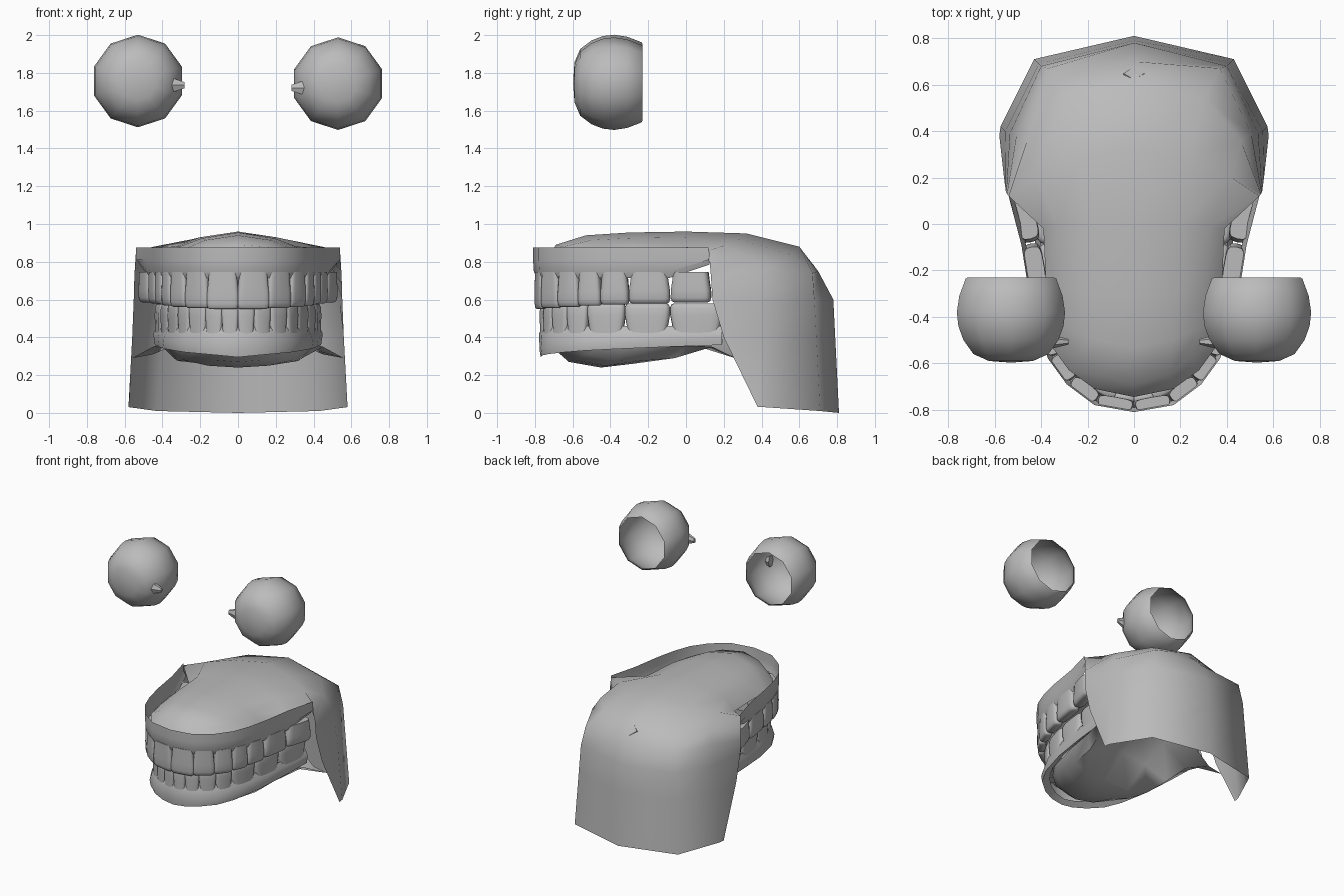
import bpy, bmesh, math
from mathutils import Vector

cube = bpy.data.objects.get("Cube")
if cube:
    bpy.data.objects.remove(cube, do_unlink=True)

GREY = (0.5, 0.5, 0.5, 1)
mat = bpy.data.materials.new("plain grey")
mat.use_nodes = True
mat.diffuse_color = GREY
mat.node_tree.nodes["Principled BSDF"].inputs["Base Color"].default_value = GREY


def finish(bm, name, angle=60):
    bmesh.ops.remove_doubles(bm, verts=bm.verts, dist=0.0005)
    bmesh.ops.recalc_face_normals(bm, faces=bm.faces)
    mesh = bpy.data.meshes.new(name)
    bm.to_mesh(mesh)
    bm.free()
    mesh.materials.append(mat)
    mesh.shade_smooth()
    mesh.set_sharp_from_angle(angle=math.radians(angle))
    obj = bpy.data.objects.new(name, mesh)
    bpy.context.collection.objects.link(obj)
    return obj


def loft(bm, rows, closed=False):
    """Join successive rows of points with quads; return the vertex rows."""
    grid = [[bm.verts.new(p) for p in row] for row in rows]
    n = len(rows[0])
    for a, b in zip(grid, grid[1:]):
        for i in range(n if closed else n - 1):
            j = (i + 1) % n
            bm.faces.new((a[i], a[j], b[j], b[i]))
    return grid


def mirrored(half):
    """Half row starting on the centre line -> full row."""
    return [(-x, y, z) for x, y, z in reversed(half[1:])] + list(half)


# Palate, running back and down into the throat curtain
palate_rows = [
    [(0, -.745, .79), (.17, -.71, .79), (.28, -.63, .79), (.36, -.52, .79)],
    [(0, -.69, .89), (.15, -.65, .88), (.25, -.57, .86), (.36, -.46, .80)],
    [(0, -.53, .94), (.17, -.50, .915), (.28, -.45, .87), (.38, -.38, .80)],
    [(0, -.30, .955), (.19, -.30, .925), (.31, -.28, .88), (.38, -.24, .80)],
    [(0, 0, .96), (.20, 0, .93), (.33, -.01, .88), (.39, -.02, .80)],
    [(0, .32, .95), (.24, .28, .92), (.42, .20, .885), (.54, .12, .86)],
    [(0, .60, .88), (.30, .55, .84), (.46, .36, .82), (.547, .13, .75)],
    [(0, .70, .75), (.37, .67, .74), (.505, .39, .74), (.55, .135, .68)],
    [(0, .78, .60), (.40, .68, .60), (.535, .39, .60), (.552, .14, .60)],
    [(0, .79, .40), (.41, .69, .40), (.555, .40, .40), (.56, .20, .40)],
    [(0, .81, 0), (.43, .71, .01), (.575, .42, .03), (.58, .38, .03)],
]
bm = bmesh.new()
loft(bm, [mirrored(r) for r in palate_rows])
finish(bm, "palate_and_throat")

# Uvula, its root showing through the roof of the throat
bm = bmesh.new()
bmesh.ops.create_cone(bm, cap_ends=True, segments=4, radius1=.06, radius2=.045, depth=.15)
obj = finish(bm, "uvula", 30)
obj.rotation_euler.x = math.radians(-50)
obj.location = (0, .592, .766)

# Floor of the mouth: bulges down in front, arches up into the tongue root behind
floor_rows = [
    [(0, -.70, .34), (.14, -.66, .34), (.24, -.58, .35), (.29, -.50, .37)],
    [(0, -.62, .27), (.13, -.59, .28), (.25, -.52, .31), (.32, -.42, .36)],
    [(0, -.45, .24), (.16, -.43, .25), (.29, -.38, .28), (.35, -.30, .36)],
    [(0, -.30, .28), (.18, -.28, .26), (.32, -.24, .275), (.38, -.18, .36)],
    [(0, -.12, .42), (.18, -.10, .38), (.34, -.06, .29), (.41, .00, .36)],
    [(0, .06, .52), (.20, .08, .48), (.38, .10, .34), (.45, .14, .35)],
    [(0, .24, .54), (.24, .25, .50), (.45, .26, .31), (.56, .26, .29)],
]
bm = bmesh.new()
loft(bm, [mirrored(r) for r in floor_rows])
finish(bm, "mouth_floor")

# Dental arches: each path point is a boundary between two teeth
UPPER = [(0, -.81), (.17, -.78), (.29, -.69), (.37, -.58),
         (.415, -.46), (.45, -.31), (.485, -.09), (.54, .12)]
LOWER = [(0, -.78), (.09, -.765), (.18, -.72), (.27, -.64),
         (.33, -.53), (.385, -.33), (.42, -.09), (.45, .19)]


def inward(d):
    return Vector((-d.y, d.x)).normalized()


def gum(name, path, profile):
    """profile(t) gives (inward offset, z) pairs, t from 0 front to 1 back."""
    pts = [Vector(p) for p in path]
    columns = []
    for i, p in enumerate(pts):
        if i == 0:
            n = Vector((0, 1))
        else:
            n = inward(pts[min(i + 1, len(pts) - 1)] - pts[i - 1])
        columns.append([(*(p + n * off), z) if i else (0, p.y + off, z)
                        for off, z in profile(i / (len(pts) - 1))])
    bm = bmesh.new()
    left = [[(-x, y, z) for x, y, z in c] for c in columns[:0:-1]]
    loft(bm, left + columns)
    finish(bm, name)


def upper_profile(t):
    rise = .07 * max(0, (t - .86) / .14)
    return [(0, .875), (0, .81), (.004, .75 + rise), (.02, .715 + rise)]


def lower_profile(t):
    low = .295 + .03 * min(1, t * 2) + .035 * max(0, t * 2 - 1)
    flare = .02 * math.sin(math.pi * t)
    return [(.04, low + .03), (.01 - flare, low), (.004 - flare, low + .04),
            (.002, .42), (.02, .46)]


gum("upper_gum", UPPER, upper_profile)
gum("lower_gum", LOWER, lower_profile)

# Tooth sections from neck to biting edge: height, width, depth
SECTIONS = [(0, .86, .95), (.3, .92, .97), (.6, .99, 1),
            (.85, 1, .95), (.96, .95, .8), (1, .85, .55)]


def tooth(bm, p, q, depth, neck, edge):
    d = q - p
    n = inward(d)
    mid = (p + q) / 2 + n * (depth / 2 + .001)
    rows = []
    for h, w, t in SECTIONS:
        row = []
        for k in range(16):
            a = math.tau * k / 16
            c, s = math.cos(a), math.sin(a)
            u = math.copysign(abs(c) ** .5, c) * w / 2
            v = math.copysign(abs(s) ** .5, s) * t * depth / 2
            row.append((*(mid + d * u + n * v), neck + (edge - neck) * h))
        rows.append(row)
    grid = loft(bm, rows, closed=True)
    bm.faces.new(grid[0])
    bm.faces.new(grid[-1])


def teeth(name, path, neck, edge_front, edge_back):
    bm = bmesh.new()
    pts = [Vector(p) for p in path]
    last = len(pts) - 2
    for i, (p, q) in enumerate(zip(pts, pts[1:])):
        t = i / last
        depth = .05 + .04 * t
        edge = edge_front + (edge_back - edge_front) * t
        tooth(bm, p, q, depth, neck, edge)
        tooth(bm, Vector((-q.x, q.y)), Vector((-p.x, p.y)), depth, neck, edge)
    finish(bm, name)


teeth("upper_teeth", UPPER, .745, .55, .585)
teeth("lower_teeth", LOWER, .42, .575, .58)

# Eyeballs: ten-sided cups open at the back, with a small inner-corner nub
EYE_PROFILE = [(-.597, 0), (-.59, .10), (-.56, .17), (-.50, .215),
               (-.44, .238), (-.38, .245), (-.31, .234), (-.235, .205), (-.23, .195)]
for side, label, z in ((1, "left", 1.743), (-1, "right", 1.757)):
    bm = bmesh.new()
    rows = []
    for y, r in EYE_PROFILE:
        angles = [math.tau * k / 10 for k in range(10)]
        rows.append([(side * .53 + r * math.sin(a), y, z + r * math.cos(a)) for a in angles])
    loft(bm, rows, closed=True)
    finish(bm, label + "_eyeball")

    bm = bmesh.new()
    bmesh.ops.create_cone(bm, cap_ends=True, segments=6, radius1=.045, radius2=.018, depth=.07)
    obj = finish(bm, label + "_eye_corner", 40)
    obj.scale.y = .65
    obj.rotation_euler.y = math.radians(-90 * side)
    obj.location = (side * .317, -.507, z - .022)
